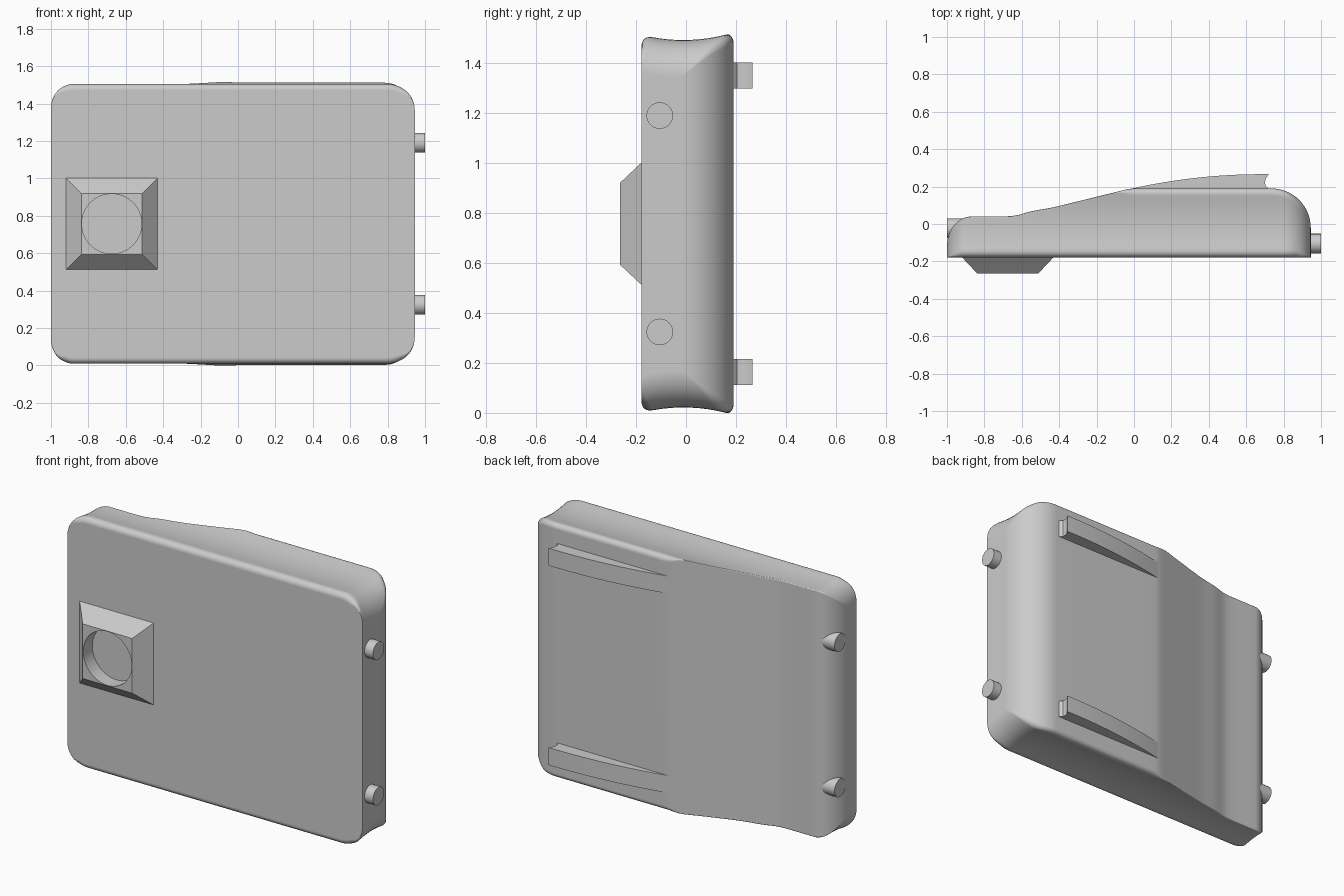
import bpy, bmesh
from math import sin, cos, pi, sqrt, radians
from mathutils import Matrix

if "Cube" in bpy.data.objects:
    bpy.data.objects.remove(bpy.data.objects["Cube"])

gray = bpy.data.materials.new("plain gray")
gray.use_nodes = True
color = (0.6, 0.6, 0.6, 1)
gray.diffuse_color = color
gray.node_tree.nodes["Principled BSDF"].inputs["Base Color"].default_value = color

MID = 0.757          # middle height
FRONT = -0.178       # front plane
LEFT, RIGHT = -1.0, 0.945


def finish(name, bm, angle=30):
    bmesh.ops.recalc_face_normals(bm, faces=bm.faces)
    me = bpy.data.meshes.new(name)
    bm.to_mesh(me)
    bm.free()
    ob = bpy.data.objects.new(name, me)
    bpy.context.collection.objects.link(ob)
    me.materials.append(gray)
    bpy.ops.object.select_all(action='DESELECT')
    ob.select_set(True)
    bpy.context.view_layer.objects.active = ob
    bpy.ops.object.shade_smooth_by_angle(angle=radians(angle))
    wn = ob.modifiers.new("even shading", 'WEIGHTED_NORMAL')
    wn.keep_sharp = True
    return ob


def skin(bm, rings, cap_ends=True):
    """Join closed rings of points into a tube."""
    loops = [[bm.verts.new(p) for p in ring] for ring in rings]
    n = len(loops[0])
    for a, b in zip(loops, loops[1:]):
        for i in range(n):
            j = (i + 1) % n
            bm.faces.new((a[i], a[j], b[j], b[i]))
    if cap_ends:
        bm.faces.new(loops[0])
        bm.faces.new(loops[-1])


def drop(d, r):
    """Quarter-circle fall-off, for distance d from an end with radius r."""
    t = max(0.0, 1 - d / r)
    return 1 - sqrt(max(0.0, 1 - t * t))


def smooth(t):
    t = min(1, max(0, t))
    return t * t * (3 - 2 * t)


# Body: cross-sections lofted along x
def back_depth(x):
    slope = 0.04 + 0.15 * min(1, max(0, (x + 0.63) / 0.61))
    blend = 0.04 * smooth((x + 0.72) / 0.2) * smooth((-0.4 - x) / 0.2) * 0.25
    return slope + blend - 0.16 * drop(x - LEFT, 0.13) - 0.21 * drop(RIGHT - x, 0.21)


def section(x):
    back = back_depth(x)
    low = 0.14 * drop(x - LEFT, 0.12) + 0.15 * drop(RIGHT - x, 0.145)
    edge = lambda y: 0.735 + 0.75 * (y + 0.01) ** 2 - low
    fade = min(1, 0.05 + min(x - LEFT, RIGHT - x) / 0.08)
    rf = min(0.042 * fade, 0.4 * (back - FRONT))
    rb = min((0.006 + 0.032 * smooth((x + 0.1) / 0.1)) * fade, 0.4 * (back - FRONT))
    half, steps = [], 7
    for i in range(steps):
        a = pi / 2 * i / (steps - 1)
        y = FRONT + rf * (1 - cos(a))
        half.append((y, edge(y) - rf * (1 - sin(a))))
    for i in range(1, 8):
        y = FRONT + rf + (back - rb - FRONT - rf) * i / 8
        half.append((y, edge(y)))
    for i in range(steps):
        a = pi / 2 * i / (steps - 1)
        y = back - rb * (1 - sin(a))
        half.append((y, edge(y) - rb * (1 - cos(a))))
    return ([(x, y, MID + h) for y, h in half]
            + [(x, y, MID - h) for y, h in reversed(half)])


N = 14
stations = [LEFT + 0.13 * (1 - cos(pi / 2 * i / N)) for i in range(N + 1)]
stations += [-0.87 + 0.87 * i / 24 for i in range(1, 25)]
stations += [0.15, 0.3, 0.45, 0.6]
stations += [RIGHT - 0.21 * (1 - sin(pi / 2 * i / N)) for i in range(N + 1)]
bm = bmesh.new()
skin(bm, [section(x) for x in stations])
finish("body", bm)

# Raised square frame around a round hole
bm = bmesh.new()
circle, inner, outer, base = [], [], [], []
COUNT = 64
for i in range(COUNT):
    a = 2 * pi * i / COUNT
    c, s = cos(a), sin(a)
    k = 1 / max(abs(c), abs(s))
    place = lambda r, y: (-0.675 + r * c, y, MID + r * s)
    circle.append(place(0.16, FRONT - 0.001))
    inner.append(place(0.16, -0.265))
    outer.append(place(0.163 * k, -0.265))
    base.append(place(0.244 * k, FRONT - 0.001))
skin(bm, [circle, inner, outer, base], cap_ends=False)
bm.faces.new([bm.verts.new(p) for p in circle])
bmesh.ops.remove_doubles(bm, verts=bm.verts, dist=0.0001)
finish("socket_frame", bm)


# Round pegs on both ends
def peg(name, x0, x1, y, z):
    bm = bmesh.new()
    bmesh.ops.create_cone(bm, cap_ends=True, segments=40, radius1=0.053, radius2=0.053,
                          depth=x1 - x0,
                          matrix=Matrix.Translation(((x0 + x1) / 2, y, z))
                          @ Matrix.Rotation(pi / 2, 4, 'Y'))
    finish(name, bm)


for label, side in (("lower", -1), ("upper", 1)):
    z = MID + side * 0.433
    peg(label + "_left_peg", 0.85, 1.0, -0.105, z)
    peg(label + "_right_peg", -1.0, -0.78, -0.023, z)

# Curved clip rails on the back, with a notched end
arc = [(-0.02 + 0.74 * t, 0.188 + 0.165 * t - 0.087 * t * t)
       for t in (i / 20 for i in range(21))]
notch = [(0.705, 0.243), (0.7, 0.225), (0.703, 0.205), (0.72, 0.188), (0.72, 0.17), (-0.02, 0.17)]
for label, side in (("lower", -1), ("upper", 1)):
    z = MID + side * 0.594
    bm = bmesh.new()
    skin(bm, [[(x, y, z + dz) for x, y in arc + notch] for dz in (-0.052, 0.052)])
    finish(label + "_clip_rail", bm)
